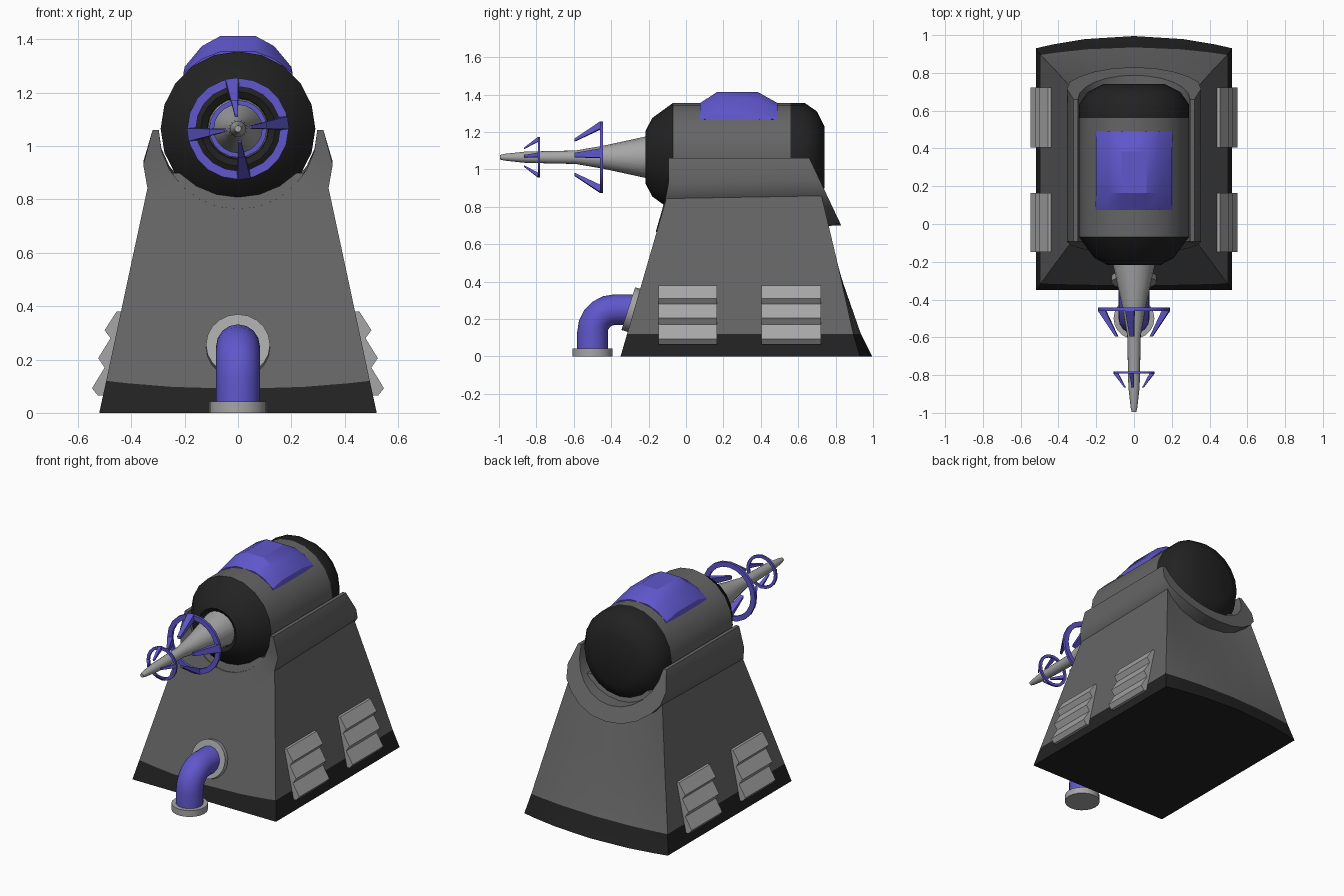
import bpy, bmesh, math
from math import sin, cos, pi, radians
from mathutils import Vector, Matrix

if "Cube" in bpy.data.objects:
    bpy.data.objects.remove(bpy.data.objects["Cube"])

AXIS = 1.065  # height of the barrel axis


def mat(name, c):
    m = bpy.data.materials.new(name)
    m.diffuse_color = (*c, 1)
    m.use_nodes = True
    m.node_tree.nodes["Principled BSDF"].inputs["Base Color"].default_value = m.diffuse_color
    return m


GREY = mat("mid_grey", (0.13, 0.13, 0.13))
DARK = mat("dark_grey", (0.016, 0.016, 0.016))
LIGHT = mat("light_grey", (0.38, 0.38, 0.38))
BLUE = mat("blue", (0.115, 0.095, 0.6))


def finish(name, bm, mats, angle=35):
    bmesh.ops.recalc_face_normals(bm, faces=bm.faces)
    me = bpy.data.meshes.new(name)
    bm.to_mesh(me)
    bm.free()
    ob = bpy.data.objects.new(name, me)
    bpy.context.collection.objects.link(ob)
    for m in mats:
        me.materials.append(m)
    if angle:
        bpy.ops.object.select_all(action='DESELECT')
        bpy.context.view_layer.objects.active = ob
        ob.select_set(True)
        bpy.ops.object.shade_smooth_by_angle(angle=radians(angle))
    return ob


def loft(name, rings, mats, caps="ngon", index=None, angle=35):
    """Skin closed rings of points; index gives a material slot per span."""
    bm = bmesh.new()
    vs = [[bm.verts.new(p) for p in r] for r in rings]
    n = len(vs[0])
    spans = len(vs) if caps == "loop" else len(vs) - 1
    for k in range(spans):
        a, b = vs[k], vs[(k + 1) % len(vs)]
        for i in range(n):
            j = (i + 1) % n
            f = bm.faces.new((a[i], a[j], b[j], b[i]))
            f.material_index = index[k] if index else 0
    for k in (0, -1):
        if caps == "ngon":
            f = bm.faces.new(vs[k])
            f.material_index = index[k] if index else 0
        elif caps == "strip":
            for i in range(n // 2 - 1):
                bm.faces.new((vs[k][i], vs[k][i + 1], vs[k][n - 2 - i], vs[k][n - 1 - i]))
    return finish(name, bm, mats, angle)


def lathe(name, profile, mats, sides=20, **kw):
    """Turn (y, radius) points around the barrel axis."""
    ts = [2 * pi * i / sides for i in range(sides)]
    return loft(name, [[(r * cos(t), y, AXIS + r * sin(t)) for t in ts] for y, r in profile], mats, **kw)


def disc(name, centre, normal, r, depth):
    bm = bmesh.new()
    q = Vector(normal).to_track_quat('Z', 'Y').to_matrix().to_4x4()
    bmesh.ops.create_cone(bm, cap_ends=True, segments=20, radius1=r, radius2=r, depth=depth,
                          matrix=Matrix.Translation(centre) @ q)
    return finish(name, bm, [LIGHT])


# Tapered body with a bulged back and a dark skirt
def body_ring(z, hx, yf, yb, bulge, dip=0.0):
    us = [-1, -0.83, -0.5, 0, 0.5, 0.83, 1]
    front = [(u * hx, yf - dip * 0.29 * (1 - u * u), z - dip * (1 - u * u)) for u in us]
    back = [(u * hx, yb + bulge * (1 - u * u), z) for u in reversed(us)]
    return front + back


loft("body", [body_ring(0, 0.52, -0.35, 0.93, 0.065),
              body_ring(0.12, 0.494, -0.315, 0.895, 0.04, 0.03),
              body_ring(0.5, 0.413, -0.205, 0.81, -0.01),
              body_ring(0.9, 0.327, -0.089, 0.715, -0.06)],
     [GREY, DARK], index=[1, 0, 0])

# U-shaped cradle under the barrel
half = [(0, .665), (.11, .677), (.21, .72), (.29, .782), (.34, .845), (.355, .93), (.32, 1.06)]
outer = [(-x, z) for x, z in reversed(half[1:])] + half
inner = [(.297 * cos(t), 1.06 + .297 * sin(t)) for t in [-pi + pi * i / 12 for i in range(13)]]
section = outer + inner[::-1]
front = [(x, min(-.355 + .29 * z, -.093), z) for x, z in section]
back = [(x, .66 + (1.06 - z) * .43, z + .09 * (1.06 - z)) for x, z in section]
loft("cradle", [front, back], [GREY], caps="strip")

# Barrel with dark nose and tail, nose hollowed around the nozzle
lathe("barrel", [(-.1, .1), (-.2, .115), (-.217, .14), (-.18, .21), (-.07, .29), (.56, .29),
                 (.635, .29), (.70, .245), (.74, .165)],
      [GREY, DARK], index=[1, 1, 1, 1, 0, 1, 1, 1])

# Long tapering nozzle
lathe("nozzle", [(-.08, .125), (-.21, .112), (-.44, .062), (-.59, .036), (-.86, .03),
                 (-.97, .018), (-.995, .012)], [LIGHT], sides=16)


# Ring guards, each with four forward prongs
def guard(name, y0, y1, r_in, r_out, y_tip, r_tip, w):
    lathe(name + "_ring", [(y0, r_in), (y0, r_out), (y1, r_out), (y1, r_in)], [BLUE], caps="loop")
    bm = bmesh.new()
    for k in range(4):
        rot = Matrix.Rotation(radians(-7 + 90 * k), 4, 'Y')
        pts = [(s * w * f, y, r) for s in (-1, 1)
               for f, y, r in ((1, y1, r_out), (1, y1, r_in), (1, y0, r_out), (1, y0, r_in),
                               (.5, y_tip, r_tip), (.5, y_tip, r_tip * .85))]
        vs = [bm.verts.new(rot @ Vector(p) + Vector((0, 0, AXIS))) for p in pts]
        bmesh.ops.convex_hull(bm, input=vs)
    finish(name + "_prongs", bm, [BLUE], 0)


guard("large_guard", -.46, -.443, .158, .19, -.595, .1, .024)
guard("small_guard", -.792, -.78, .09, .108, -.865, .052, .012)

# Curved blue hatch on top of the barrel
arc = [(-.205, 1.265), (-.2, 1.297), (-.135, 1.375), (-.065, 1.413),
       (.065, 1.413), (.135, 1.375), (.2, 1.297), (.205, 1.265)]


def hatch_ring(y, f):
    top = []
    for x, z in arc:
        low = AXIS + math.sqrt(.29 ** 2 - x * x)
        top.append((x, y, low + (z - low) * f))
    return top + [(.1, y, 1.25), (-.1, y, 1.25)]


loft("top_hatch", [hatch_ring(.075, .1), hatch_ring(.165, 1), hatch_ring(.385, 1),
                   hatch_ring(.49, .1)], [BLUE], angle=25)

# Louvred vents, two per side
saw = [(.455, .38), (.50, .31), (.478, .28), (.524, .205), (.50, .17), (.547, .092), (.525, .065),
       (.47, .065), (.42, .38)]
for side, s in (("right", 1), ("left", -1)):
    for end, ya, yb in (("front", -.147, .165), ("rear", .405, .722)):
        loft(f"{side}_{end}_vent", [[(s * x, y, z) for x, z in saw] for y in (ya, yb)], [LIGHT], angle=0)

# Elbow pipe from the ground into the front wall
R, r = 0.12, 0.082
path = [(-.5, .02, 0)] + [(-.5 + R - R * cos(a), .13 + R * sin(a), a)
                          for a in [i * pi / 10 for i in range(6)]] + [(-.25, .25, pi / 2)]
ts = [2 * pi * i / 16 for i in range(16)]
loft("elbow_pipe", [[(r * cos(t), y - r * sin(t) * cos(a), z + r * sin(t) * sin(a)) for t in ts]
                    for y, z, a in path], [BLUE])
disc("pipe_foot", (0, -.5, .021), (0, 0, 1), .108, .042)
disc("pipe_wall_flange", (0, -.285, .248), (0, -1, .32), .12, .05)
